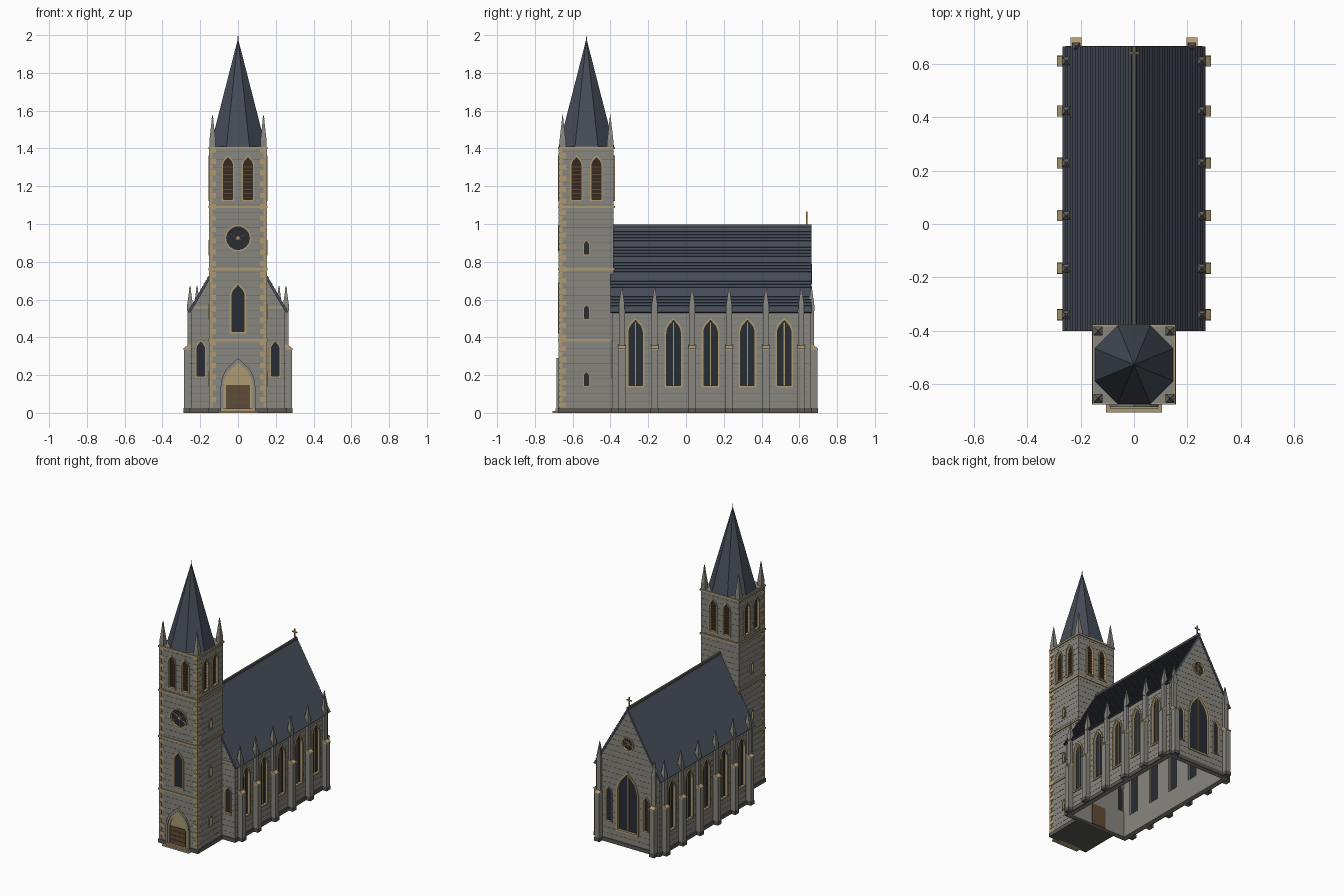
import bpy, bmesh, math
from mathutils import Matrix, Vector

if "Cube" in bpy.data.objects:
    bpy.data.objects.remove(bpy.data.objects["Cube"])

COL = {'stone': (0.25, 0.24, 0.21), 'joint': (0.17, 0.165, 0.145), 'dark': (0.1, 0.095, 0.085),
       'trim': (0.42, 0.32, 0.17), 'slate': (0.06, 0.07, 0.095), 'glass': (0.02, 0.025, 0.035),
       'louvre': (0.035, 0.022, 0.013), 'wood': (0.12, 0.07, 0.035), 'gold': (0.4, 0.27, 0.06)}
parts = {}


def bm_of(name, mat=None):
    return parts.setdefault(name, (bmesh.new(), mat))[0]


def prism(bm, pts, y0, y1, M=Matrix()):
    """Extrude an (x, z) outline from y0 to y1."""
    a = [bm.verts.new(M @ Vector((x, y0, z))) for x, z in pts]
    b = [bm.verts.new(M @ Vector((x, y1, z))) for x, z in pts]
    bm.faces.new(a)
    bm.faces.new(b[::-1])
    for i in range(len(a)):
        j = (i + 1) % len(a)
        bm.faces.new((a[i], b[i], b[j], a[j]))


def box(bm, x0, x1, y0, y1, z0, z1, M=Matrix()):
    prism(bm, [(x0, z0), (x1, z0), (x1, z1), (x0, z1)], y0, y1, M)


def frame(bm, outer, inner, y0, y1, M):
    """Ring between two outlines with equal point counts."""
    loops = [[bm.verts.new(M @ Vector((x, y, z))) for x, z in p]
             for p, y in ((outer, y0), (outer, y1), (inner, y1), (inner, y0))]
    n = len(outer)
    for k in range(4):
        p, q = loops[k], loops[(k + 1) % 4]
        for i in range(n):
            j = (i + 1) % n
            bm.faces.new((p[i], q[i], q[j], p[j]))


def cone(bm, x, y, z0, z1, r0, r1, n=4):
    M = Matrix.Translation((x, y, (z0 + z1) / 2)) @ Matrix.Rotation(math.pi / n, 4, 'Z')
    bmesh.ops.create_cone(bm, cap_ends=True, segments=n, radius1=r0, radius2=r1, depth=z1 - z0, matrix=M)


def arch(w, z0, zs, za, n=7):
    """Pointed arch outline: half width, sill, springing, apex."""
    h = za - zs
    R = (w * w + h * h) / (2 * w)
    top = math.atan2(h, w - (w - R) - w + (R - w) if R > w else 1e-9)
    right = [(w - R + R * math.cos(top * i / n), zs + R * math.sin(top * i / n)) for i in range(n)]
    return [(-w, z0), (w, z0)] + right + [(0, za)] + [(-x, z) for x, z in right[::-1]]


def circle(r, z, n=24):
    return [(r * math.cos(2 * math.pi * i / n), z + r * math.sin(2 * math.pi * i / n)) for i in range(n)]


def wall(x, y, deg):
    """Local front (-y) wall frame turned to face another side."""
    return Matrix.Translation((x, y, 0)) @ Matrix.Rotation(math.radians(deg), 4, 'Z')


def window(b, M, w, z0, za, f=0.011, mullion=False, pane='glass'):
    zs = za - 2.0 * w
    prism(bm_of(b + '_cut'), arch(w + .004, z0 - .004, zs, za + .005), -.03, .024 if b == 'tower' else .05, M)
    frame(bm_of(b + '_window_surrounds', 'trim'), arch(w + f, z0 - f, zs, za + f * 1.3), arch(w, z0, zs, za), -.006, .02, M)
    prism(bm_of(f'{b}_{pane}_panes', pane), arch(w + .003, z0 - .003, zs, za + .004), .012, .018, M)
    if mullion:
        box(bm_of(b + '_mullions', 'trim'), -.003, .003, .005, .013, z0, za - .012, M)
    if pane == 'louvre':
        for i in range(9):
            z = z0 + .01 + i * .02
            box(bm_of('belfry_slats', 'wood'), -w, w, .007, .013, z, z + .004, M)


def rose(b, M, r, z):
    prism(bm_of(b + '_cut'), circle(r + .004, z), -.03, .024 if b == 'tower' else .05, M)
    frame(bm_of(b + '_window_surrounds', 'trim'), circle(r + .01, z), circle(r, z), -.006, .02, M)
    prism(bm_of(b + '_glass_panes', 'glass'), circle(r + .003, z), .012, .018, M)
    T = M @ Matrix.Translation((0, 0, z))
    for k in range(3):
        box(bm_of(b + '_rose_bars', 'trim'), -r, r, .004, .013, -.0025, .0025,
            T @ Matrix.Rotation(math.radians(30 + 60 * k), 4, 'Y'))
    prism(bm_of(b + '_rose_bars', 'trim'), circle(r * .2, 0, 12), .003, .013, T)


# ---- Tower shaft, plinth, string courses ----
TY, TX, TH = -.527, .15, .144
box(bm_of('tower_walls', 'stone'), -TX, TX, TY - TH, TY + TH, .003, 1.41)
box(bm_of('tower_plinth', 'dark'), -.157, .157, TY - .15, TY + .15, 0, .027)
for z in (.385, .76, 1.09, 1.402):
    box(bm_of('tower_string_courses', 'trim'), -.156, .156, TY - .15, TY + .15, z - .006, z + .006)
TF, TB = wall(0, TY - TH, 0), wall(0, TY + TH, 180)
TR, TL = wall(TX, TY, 90), wall(-TX, TY, -90)
for M, hw in ((TF, TX), (TB, TX), (TR, TH), (TL, TH)):
    for i in range(34):
        z = .06 + i * .04
        if min(abs(z - s) for s in (.385, .76, 1.09, 1.402)) > .01:
            box(bm_of('tower_joints', 'joint'), -hw, hw, -.001, .003, z, z + .003, M)
    for u in (-.053, .053):
        window('tower', M @ Matrix.Translation((u, 0, 0)), .024, 1.13, 1.352, pane='louvre', f=.009)
for M in (TR, TL):
    for z in (.146, .5, .84):
        window('tower', M, .011, z, z + .068, f=.006)
window('tower', TF, .033, .43, .675)
rose('tower', TF, .06, .925)

# ---- Corner quoins on the tower front ----
for s in (-1, 1):
    for i in range(46):
        a, b = (.036, .018) if i % 2 else (.018, .036)
        x0, x1 = sorted((s * .1535, s * (.1535 - a)))
        z = .028 + i * .03
        box(bm_of('tower_quoins', 'trim'), x0, x1, TY - TH - .0035, TY - TH + b, z, z + .027)

# ---- Entrance portal and steps ----
frame(bm_of('portal_arch', 'stone'), arch(.092, 0, .13, .29), arch(.078, 0, .13, .268), -.014, .01, TF)
frame(bm_of('portal_inner_arch', 'trim'), arch(.078, 0, .13, .268), arch(.064, 0, .13, .246), -.009, .01, TF)
prism(bm_of('tympanum', 'trim'), arch(.066, .148, .15, .25), -.004, .006, TF)
for i in range(4):
    box(bm_of('entrance_door', 'wood'), -.06, .06, -.007, .003, .024 + i * .031, .053 + i * .031, TF)
box(bm_of('door_gap', 'dark'), -.066, .066, -.004, .003, .02, .15, TF)
box(bm_of('entrance_steps', 'trim'), -.105, .105, -.706, -.66, 0, .011)
box(bm_of('entrance_steps', 'trim'), -.09, .09, -.692, -.66, .011, .022)

# ---- Spire and corner pinnacles ----
cone(bm_of('spire', 'slate'), 0, TY, 1.408, 1.975, .147 / math.cos(math.pi / 8), .002, 8)
cone(bm_of('spire_finial', 'gold'), 0, TY, 1.96, 2.0, .004, .001, 6)


def pinnacle(x, y, z, w, h):
    bm = bm_of('pinnacles', 'stone')
    box(bm, x - w, x + w, y - w, y + w, z - .01, z + h * .2)
    cone(bm, x, y, z + h * .2, z + h * .93, w * 1.35, .003)
    cone(bm, x, y, z + h * .84, z + h * .89, .006, .006)
    cone(bm, x, y, z + h * .89, z + h, .004, .001)


for sx in (-1, 1):
    for sy in (-1, 1):
        pinnacle(sx * .135, TY + sy * .126, 1.41, .017, .17)

# ---- Nave shell, open underneath ----
NX, NF, NB = .25, -.392, .66
prism(bm_of('nave_walls', 'stone'), [(-NX, 0), (NX, 0), (NX, .55), (0, .978), (-NX, .55)], NF, NB)
prism(bm_of('nave_hollow'), [(-.22, -.1), (.22, -.1), (.22, .535), (0, .92), (-.22, .535)], NF + .03, NB - .03)
bm = bm_of('nave_plinth', 'dark')
for s in (-1, 1):
    x0, x1 = sorted((s * .24, s * .257))
    box(bm, x0, x1, NF - .006, NB + .006, 0, .027)
box(bm, -.24, .24, NF - .006, NF + .01, 0, .027)
box(bm, -.24, .24, NB - .01, NB + .006, 0, .027)
box(bm_of('inner_door', 'wood'), -.055, .055, NF + .025, NF + .036, 0, .15)
box(bm_of('nave_front_string', 'trim'), -.252, .252, NF - .006, NF + .005, .552, .564)

NFm, NBm = wall(0, NF, 0), wall(0, NB, 180)
for M in (NFm, NBm):
    for i in range(22):
        z = .06 + i * .04
        h = min(NX, (.96 - z) / 1.74)
        box(bm_of('nave_joints', 'joint'), -h, h, -.001, .003, z, z + .003, M)
for s in (-1, 1):
    S = wall(s * NX, 0, s * 90)
    for i in range(12):
        z = .06 + i * .04
        box(bm_of('nave_joints', 'joint'), -.385 if s > 0 else -.655, .655 if s > 0 else .385, -.001, .003, z, z + .003, S)
    for y in (-.267, -.066, .13, .325, .52):
        window('nave', wall(s * NX, y, s * 90), .036, .145, .49, mullion=True)
    window('nave', wall(s * .197, NF, 0), .02, .195, .375, f=.008)
    window('nave', wall(s * .147, NB, 180), .019, .15, .39, f=.008)
window('nave', NBm, .076, .11, .52, f=.013, mullion=True)
rose('nave', NBm, .042, .735)


# ---- Stepped buttresses with tan weatherings and pinnacles ----
def buttress(x, y, deg):
    M = wall(x, y, deg)
    b, t = bm_of('buttresses', 'stone'), bm_of('buttress_caps', 'trim')
    box(b, -.019, .019, -.037, .005, 0, .335, M)
    box(b, -.016, .016, -.018, .005, .33, .55, M)
    box(bm_of('buttress_bases', 'dark'), -.021, .021, -.039, .005, 0, .025, M)
    side = M @ Matrix.Rotation(math.radians(90), 4, 'Z')
    prism(t, [(-.039, .333), (0, .333), (0, .362), (-.016, .358), (-.039, .341)], -.02, .02, side)
    p = M @ Vector((0, -.004, 0))
    pinnacle(p.x, p.y, .55, .0155, .125)


for s in (-1, 1):
    for y in (-.34, -.166, .032, .228, .423, .61):
        buttress(s * NX, y, s * 90)
    buttress(s * .217, NB, 180)

# ---- Slate roof with stepped courses ----
E, A, rows = Vector((.266, .533)), Vector((0, .992)), 28
nrm = Vector((A.y - E.y, E.x)).normalized()
edge = []
for i in range(rows):
    edge += [E.lerp(A, i / rows) + nrm * .003, E.lerp(A, (i + 1) / rows) - nrm * .001]
edge = [(p.x, p.y) for p in edge[:-1]]
outline = edge + [(0, .992)] + [(-x, z) for x, z in edge[::-1]] + [(-.252, .53), (0, .965), (.252, .53)]
prism(bm_of('nave_roof', 'slate'), outline, -.4, .664)
box(bm_of('roof_ridge', 'dark'), -.007, .007, -.385, .664, .982, .998)
# Ridge cross
bm = bm_of('ridge_cross', 'gold')
box(bm, -.004, .004, .636, .644, .99, 1.065)
box(bm, -.02, .02, .6365, .6435, 1.038, 1.046)

# ---- Turn parts into objects ----
mats, obs = {}, {}
for k, c in COL.items():
    mats[k] = bpy.data.materials.new(k)
    mats[k].diffuse_color = (*c, 1)
for name, (bm, mat) in parts.items():
    bmesh.ops.recalc_face_normals(bm, faces=bm.faces)
    me = bpy.data.meshes.new(name)
    bm.to_mesh(me)
    bm.free()
    ob = obs[name] = bpy.data.objects.new(name, me)
    bpy.context.collection.objects.link(ob)
    if mat:
        me.materials.append(mats[mat])
    else:
        ob.hide_render = True

# Cut openings, then drop the cutters
jobs = {'tower_walls': ['tower_cut'], 'tower_joints': ['tower_cut'],
        'nave_walls': ['nave_hollow', 'nave_cut'], 'nave_joints': ['nave_cut']}
for name, cutters in jobs.items():
    for c in cutters:
        m = obs[name].modifiers.new(c, 'BOOLEAN')
        m.operation, m.solver, m.object = 'DIFFERENCE', 'EXACT', obs[c]
dg = bpy.context.evaluated_depsgraph_get()
done = {n: bpy.data.meshes.new_from_object(obs[n].evaluated_get(dg)) for n in jobs}
for n, me in done.items():
    obs[n].modifiers.clear()
    obs[n].data = me
for c in ('tower_cut', 'nave_cut', 'nave_hollow'):
    bpy.data.objects.remove(obs[c])

for m in bpy.data.materials:
    if m.users and not m.is_grease_pencil:
        m.use_nodes = True
        m.node_tree.nodes["Principled BSDF"].inputs["Base Color"].default_value = m.diffuse_color
